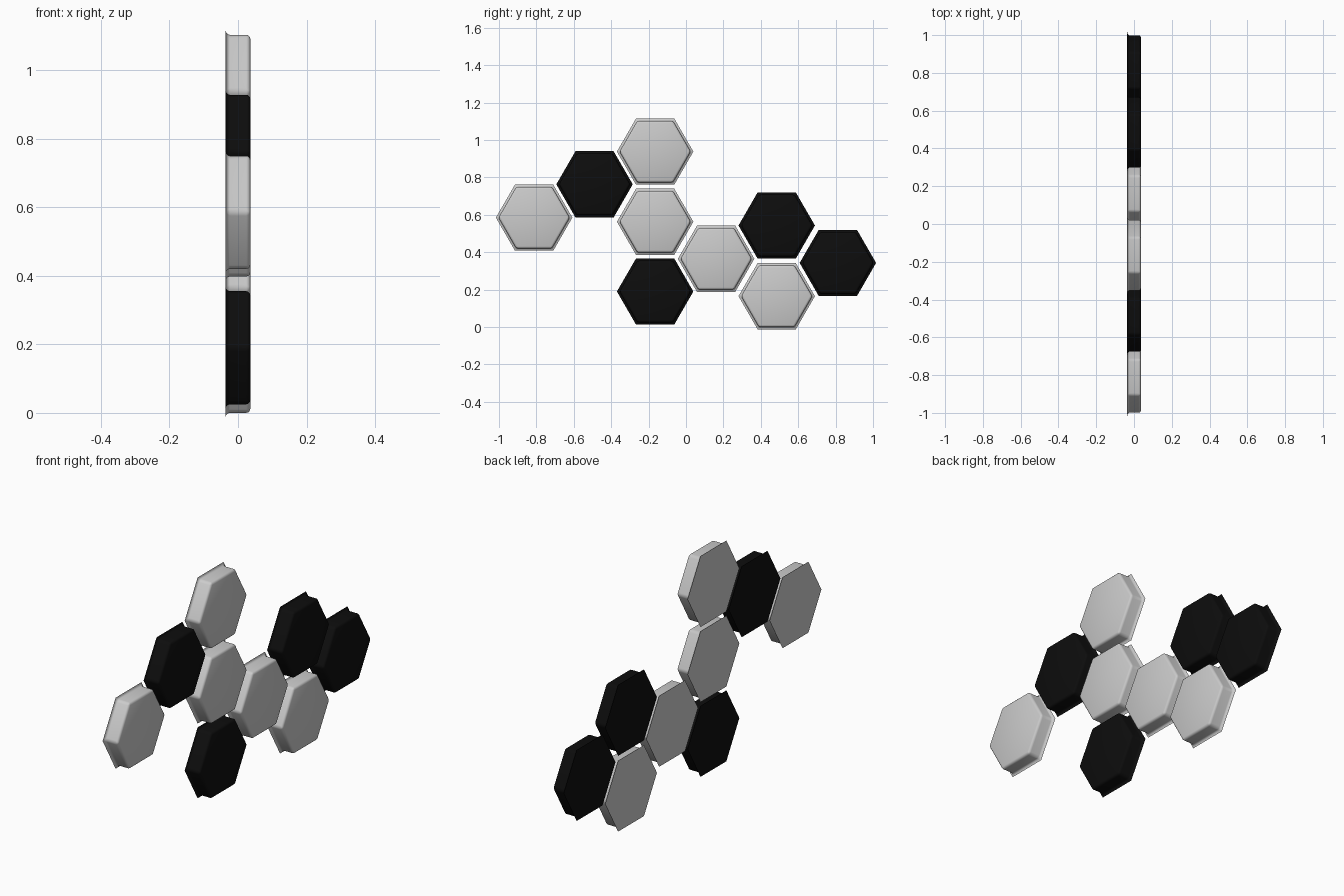
import bpy, bmesh, math

if "Cube" in bpy.data.objects:
    bpy.data.objects.remove(bpy.data.objects["Cube"])

RADIUS, DEPTH, ROUND = 0.1905, 0.072, 0.012

black = bpy.data.materials.new("black")
black.diffuse_color = (0.004, 0.004, 0.004, 1)
black.use_nodes = True
black.node_tree.nodes["Principled BSDF"].inputs["Base Color"].default_value = black.diffuse_color


def hex_panel(name, y, z, mat=None):
    # flat-topped hexagonal tile lying in the YZ plane, rounded on every edge
    bpy.ops.mesh.primitive_cylinder_add(vertices=6, radius=RADIUS, depth=DEPTH)
    ob = bpy.context.object
    ob.name = name
    bm = bmesh.new()
    bm.from_mesh(ob.data)
    # cylinder corner on +Y/-Y, axis turned from Z to X
    for v in bm.verts:
        v.co = (v.co.z, v.co.y, -v.co.x)
    bmesh.ops.bevel(bm, geom=bm.edges[:], offset=ROUND, segments=3,
                    profile=0.5, affect='EDGES')
    bmesh.ops.recalc_face_normals(bm, faces=bm.faces[:])
    bm.to_mesh(ob.data)
    bm.free()
    ob.location = (0, y, z)
    if mat:
        ob.data.materials.append(mat)
    bpy.ops.object.shade_smooth_by_angle(angle=math.radians(35))
    return ob


# pale tiles
for i, (y, z) in enumerate([(-0.812, 0.585), (-0.165, 0.938), (-0.165, 0.563),
                            (0.161, 0.365), (0.485, 0.165)]):
    hex_panel(f"light_hex_panel_{i + 1}", y, z)

# black tiles
for i, (y, z) in enumerate([(-0.489, 0.763), (-0.165, 0.19),
                            (0.485, 0.543), (0.812, 0.343)]):
    hex_panel(f"black_hex_panel_{i + 1}", y, z, black)
